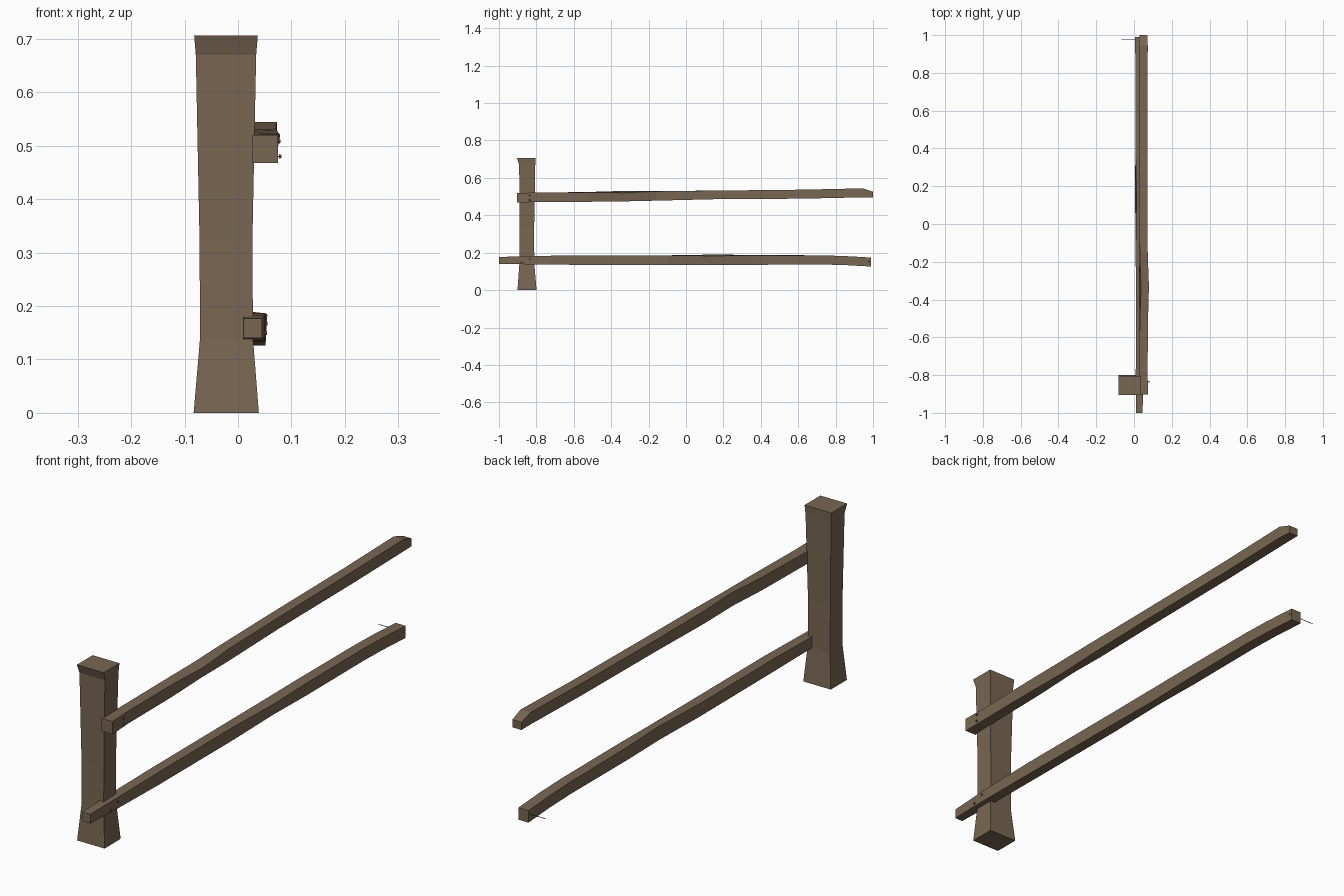
import bpy, math
from mathutils import Vector, Matrix


def material(name, color):
    m = bpy.data.materials.new(name)
    m.diffuse_color = color
    return m


wood = material("weathered_wood", (0.19, 0.135, 0.085, 1))
iron = material("nail_iron", (0.17, 0.125, 0.085, 1))


def loft(name, rings, mat):
    """Flat-shaded closed skin through rings of equal vertex count."""
    n = len(rings[0])
    verts = [p for r in rings for p in r]
    faces = [tuple(range(n))[::-1], tuple(range(len(verts) - n, len(verts)))]
    for i in range(len(rings) - 1):
        for j in range(n):
            k = (j + 1) % n
            faces.append((i * n + j, i * n + k, (i + 1) * n + k, (i + 1) * n + j))
    me = bpy.data.meshes.new(name)
    me.from_pydata(verts, [], faces)
    me.materials.append(mat)
    ob = bpy.data.objects.new(name, me)
    bpy.context.collection.objects.link(ob)
    return ob


def rail(name, sections):
    rings = []
    for y, x0, x1, z0, z1, twist in sections:
        cx, cz = (x0 + x1) / 2, (z0 + z1) / 2
        rot = Matrix.Rotation(math.radians(twist), 3, 'Y')
        ring = []
        for x, z in ((x0, z0), (x0, z1), (x1, z1), (x1, z0)):
            ring.append(Vector((cx, y, cz)) + rot @ Vector((x - cx, 0, z - cz)))
        rings.append(ring)
    return loft(name, rings, wood)


def nail(name, tip, head, y, z, shaft=0.0012, cap=0.005):
    rings = []
    for x, r in ((tip, 0.0004), (tip + 0.012, shaft), (head - 0.004, shaft),
                 (head - 0.004, cap), (head, cap * 0.7)):
        rings.append([(x, y + r * math.cos(a * math.pi / 3),
                       z + r * math.sin(a * math.pi / 3)) for a in range(6)])
    return loft(name, rings, iron)


# flared post: z, x range, y range
post = [(0, -0.083, 0.039, -0.901, -0.799), (0.14, -0.071, 0.028, -0.891, -0.811),
        (0.325, -0.072, 0.027, -0.889, -0.812), (0.67, -0.079, 0.034, -0.892, -0.806),
        (0.706, -0.082, 0.037, -0.904, -0.804)]
loft("post", [[(x0, y0, z), (x1, y0, z), (x1, y1, z), (x0, y1, z)]
              for z, x0, x1, y0, y1 in post], wood)

# rails: y, x range, z range, twist
rail("upper_rail", [
    (-0.903, 0.027, 0.075, 0.468, 0.520, 0),
    (-0.80, 0.028, 0.072, 0.471, 0.521, 0),
    (-0.52, 0.030, 0.073, 0.473, 0.524, 2),
    (-0.33, 0.031, 0.074, 0.479, 0.526, 14),
    (-0.16, 0.030, 0.072, 0.479, 0.529, 2),
    (0.15, 0.028, 0.071, 0.486, 0.532, 0),
    (0.62, 0.029, 0.071, 0.489, 0.537, 0),
    (0.945, 0.029, 0.073, 0.496, 0.544, 0),
    (1.0, 0.030, 0.070, 0.495, 0.526, 0)])
rail("lower_rail", [
    (-1.0, 0.010, 0.045, 0.140, 0.177, 0),
    (-0.84, 0.009, 0.050, 0.138, 0.182, 0),
    (-0.57, 0.010, 0.052, 0.135, 0.186, 0),
    (-0.1, 0.009, 0.051, 0.134, 0.186, 0),
    (0.16, 0.009, 0.051, 0.138, 0.187, 10),
    (0.36, 0.008, 0.052, 0.136, 0.187, 2),
    (0.72, 0.008, 0.052, 0.137, 0.186, 0),
    (0.85, 0.007, 0.052, 0.134, 0.182, 0),
    (0.99, 0.006, 0.051, 0.126, 0.174, 0)])

# nails: tip x, head x, y, z
for i, spec in enumerate([(-0.04, 0.080, -0.835, 0.508), (-0.04, 0.081, -0.835, 0.480),
                          (-0.06, 0.054, -0.880, 0.149), (-0.06, 0.055, -0.835, 0.167),
                          (-0.066, 0.053, 0.978, 0.155)]):
    nail(f"nail_{i + 1}", *spec)
